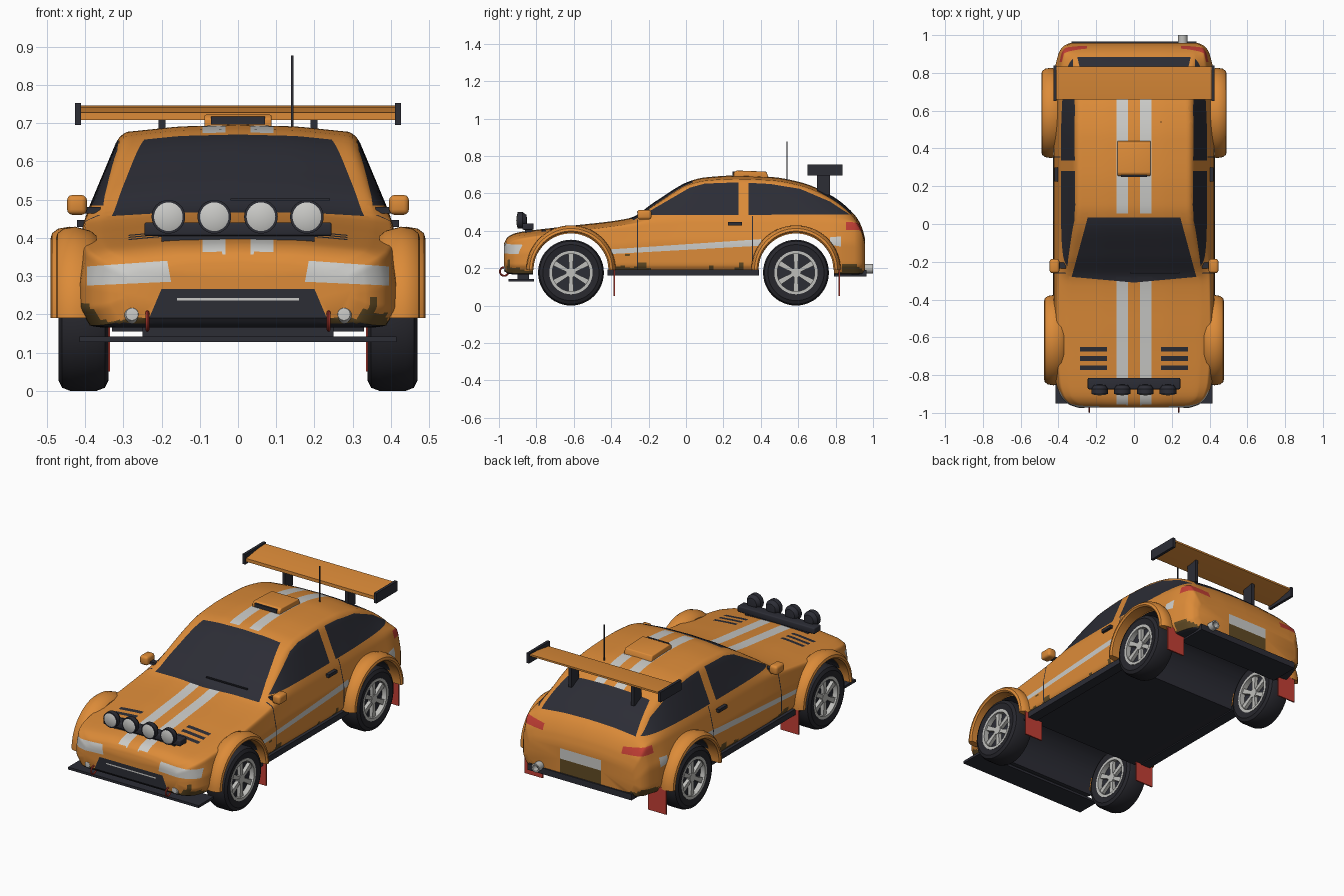
import bpy, bmesh, math
from mathutils import Vector, noise

cube = bpy.data.objects.get("Cube")
if cube:
    bpy.data.objects.remove(cube, do_unlink=True)

PALETTE = {
    "orange_paint": (0.72, 0.26, 0.04),
    "charcoal_trim": (0.025, 0.026, 0.036),
    "pale_grey": (0.6, 0.6, 0.58),
    "signal_red": (0.55, 0.05, 0.035),
    "mud_brown": (0.12, 0.07, 0.018),
    "tyre_rubber": (0.02, 0.02, 0.026),
    "wheel_silver": (0.52, 0.52, 0.5),
}
MATS = []
for label, rgb in PALETTE.items():
    m = bpy.data.materials.new(label)
    m.use_nodes = True
    m.diffuse_color = (*rgb, 1)
    m.node_tree.nodes["Principled BSDF"].inputs["Base Color"].default_value = (*rgb, 1)
    MATS.append(m)
ORANGE, DARK, PALE, RED, MUD, TYRE, SILVER = range(len(MATS))
SIDES = (("left", 1), ("right", -1))
parts = []


def finish(name, bm, mat=None):
    """Turn a bmesh into an object; mat=None keeps the face materials of the shared palette."""
    bmesh.ops.recalc_face_normals(bm, faces=bm.faces)
    mesh = bpy.data.meshes.new(name)
    bm.to_mesh(mesh)
    bm.free()
    for m in (MATS if mat is None else [MATS[mat]]):
        mesh.materials.append(m)
    ob = bpy.data.objects.new(name, mesh)
    bpy.context.collection.objects.link(ob)
    parts.append(ob)
    return ob


def prism(name, outline, x0, x1, mat, bevel=0.0):
    """Extrude a (y, z) outline along x."""
    bm = bmesh.new()
    ends = [[bm.verts.new((x, y, z)) for y, z in outline] for x in (x0, x1)]
    n = len(outline)
    for ring in ends:
        bm.faces.new(ring)
    for i in range(n):
        j = (i + 1) % n
        bm.faces.new((ends[0][i], ends[0][j], ends[1][j], ends[1][i]))
    if bevel:
        bmesh.ops.bevel(bm, geom=bm.edges[:], offset=bevel, segments=3, profile=0.5, affect='EDGES')
    return finish(name, bm, mat)


def box(name, x, y, z, mat, bevel=0.0):
    outline = [(y[0], z[0]), (y[1], z[0]), (y[1], z[1]), (y[0], z[1])]
    return prism(name, outline, x[0], x[1], mat, bevel)


def lathe(name, profile, centre, mat, along="x", segs=40, turn=math.tau):
    """Revolve a closed (radius, offset) profile about the x or y axis."""
    bm = bmesh.new()
    full = turn > math.pi * 1.5
    rings = []
    for k in range(segs if full else segs + 1):
        c, s = math.cos(turn * k / segs), math.sin(turn * k / segs)
        rings.append([bm.verts.new(Vector(centre) + Vector(
            (a, r * c, r * s) if along == "x" else (r * c, a, r * s))) for r, a in profile])
    n = len(profile)
    for k in range(segs):
        p, q = rings[k], rings[(k + 1) % len(rings)]
        for i in range(n):
            j = (i + 1) % n
            bm.faces.new((p[i], p[j], q[j], q[i]))
    if not full:
        bm.faces.new(rings[0])
        bm.faces.new(rings[-1])
    bmesh.ops.remove_doubles(bm, verts=bm.verts, dist=0.0001)
    return finish(name, bm, mat)


# Body stations: y, floor z, half width, belt z, belt half width, roof half width, top z
STATIONS = [
    (-.972, .19, .30, .30, .29, .24, .335), (-.955, .172, .345, .325, .335, .29, .365),
    (-.91, .165, .388, .35, .375, .33, .388), (-.84, .165, .412, .365, .395, .34, .40),
    (-.6, .165, .425, .395, .41, .35, .428), (-.3, .165, .425, .435, .405, .35, .468),
    (-.166, .165, .425, .455, .40, .335, .555), (.02, .165, .425, .46, .398, .31, .665),
    (.1, .165, .425, .46, .398, .308, .685), (.26, .165, .425, .46, .398, .308, .695),
    (.45, .165, .425, .46, .398, .308, .688), (.61, .165, .425, .46, .395, .305, .66),
    (.77, .165, .425, .458, .39, .30, .592), (.9, .165, .40, .445, .375, .315, .487),
    (.94, .168, .375, .39, .36, .31, .42), (.958, .19, .34, .32, .33, .29, .355),
]


def slope(i, k):
    """Overshoot-free slope of column k at station i."""
    if i in (0, len(STATIONS) - 1):
        i0 = max(i - 1, 0)
        return (STATIONS[i0 + 1][k] - STATIONS[i0][k]) / (STATIONS[i0 + 1][0] - STATIONS[i0][0])
    a, b = [(STATIONS[j + 1][k] - STATIONS[j][k]) / (STATIONS[j + 1][0] - STATIONS[j][0]) for j in (i - 1, i)]
    return 2 * a * b / (a + b) if a * b > 0 else 0


def station(i, t):
    p, q = STATIONS[i], STATIONS[i + 1]
    h = q[0] - p[0]
    row = [p[0] + h * t]
    for k in range(1, len(p)):
        row.append(p[k] * (1 + 2 * t) * (1 - t) ** 2 + q[k] * t * t * (3 - 2 * t)
                   + h * t * (1 - t) * (slope(i, k) * (1 - t) - slope(i + 1, k) * t))
    return row


def section(row):
    """Rounded cross-section ring at one station."""
    y, zb, w, zs, ws, wr, zt = row
    pts = [Vector(p) for p in ((0, zb), (w - .03, zb), (w, zb + .05), (w, zb + .6 * (zs - zb)),
                               (ws, zs), (wr, zt - .02), (wr * .5, zt - .004), (0, zt))]
    pts = [a.lerp(b, k / 3) for a, b in zip(pts, pts[1:]) for k in range(3)] + [pts[-1]]
    for _ in range(2):
        cut = [a.lerp(b, f) for a, b in zip(pts, pts[1:]) for f in (.25, .75)]
        pts = [pts[0]] + cut + [pts[-1]]
    return [(p.x, y, p.y) for p in pts] + [(-p.x, y, p.y) for p in pts[-2:0:-1]]


body_bm = bmesh.new()
rows = []
for i in range(len(STATIONS) - 1):
    steps = max(3, math.ceil((STATIONS[i + 1][0] - STATIONS[i][0]) / .025))
    rows += [station(i, k / steps) for k in range(steps)]
rows.append(STATIONS[-1])
loops = [[body_bm.verts.new(p) for p in section(r)] for r in rows]
for a, b in zip(loops, loops[1:]):
    for i in range(len(a)):
        j = (i + 1) % len(a)
        body_bm.faces.new((a[i], a[j], b[j], b[i]))
body_bm.faces.new(loops[0])
body_bm.faces.new(loops[-1])
bmesh.ops.recalc_face_normals(body_bm, faces=body_bm.faces)


def paint(mat, poly, axes, where):
    """Cut a convex outline, projected along the missing axis, into the body and colour it."""
    u, v = axes
    lo = [min(p[k] for p in poly) for k in (0, 1)]
    hi = [max(p[k] for p in poly) for k in (0, 1)]
    faces = []
    for f in body_bm.faces:
        if where(f.calc_center_median()):
            us, vs = [q.co[u] for q in f.verts], [q.co[v] for q in f.verts]
            if max(us) > lo[0] and min(us) < hi[0] and max(vs) > lo[1] and min(vs) < hi[1]:
                faces.append(f)
    geom = list({e for f in faces for e in (*f.verts, *f.edges, f)})
    mid = [sum(p[k] for p in poly) / len(poly) for k in (0, 1)]
    planes = []
    for a, b in zip(poly, poly[1:] + poly[:1]):
        co, no = Vector((0, 0, 0)), Vector((0, 0, 0))
        co[u], co[v], no[u], no[v] = a[0], a[1], a[1] - b[1], b[0] - a[0]
        no.normalize()
        if (mid[0] - a[0]) * no[u] + (mid[1] - a[1]) * no[v] < 0:
            no.negate()
        planes.append((co, no))
        geom = bmesh.ops.bisect_plane(body_bm, geom=geom, dist=1e-5, plane_co=co, plane_no=no)["geom"]
    for f in body_bm.faces:
        c = f.calc_center_median()
        if where(c) and all((c - co).dot(no) > 0 for co, no in planes):
            f.material_index = mat


def rect(a, b, c, d):
    return [(a, c), (b, c), (b, d), (a, d)]


XY, XZ, YZ = (0, 1), (0, 2), (1, 2)
nose = lambda c: c.y < -.8
tail = lambda c: c.y > .85
upper = lambda c: c.z > .36
for side, s in SIDES:
    flank = lambda c: c.x * s > .2
    flip = lambda pts: [(x * s, z) for x, z in pts]
    # Twin stripes, bonnet slits and flank stripe
    for y0, y1 in ((-.98, -.28), (.055, .72)):
        paint(PALE, flip(rect(.033, .093, y0, y1)), XY, upper)
    for y in (-.664, -.712, -.76):
        paint(DARK, flip(rect(.143, .286, y - .012, y + .012)), XY, upper)
    paint(PALE, [(-.41, .275), (-.41, .30), (.4, .355), (.4, .32)], YZ, flank)
    paint(PALE, [(.77, .325), (.83, .315), (.83, .37), (.77, .365)], YZ, flank)
    # Door seams and side glass
    paint(DARK, rect(.352, .358, .17, .48), YZ, flank)
    paint(DARK, rect(-.263, -.257, .18, .46), YZ, flank)
    paint(DARK, [(-.225, .485), (-.166, .522), (.02, .63), (.1, .652), (.28, .659), (.28, .485)], YZ, flank)
    paint(DARK, [(.335, .485), (.335, .656), (.45, .65), (.61, .624), (.77, .556), (.875, .487)], YZ, flank)
    # Lamps
    paint(PALE, flip([(.175, .285), (.185, .34), (.395, .325), (.395, .275)]), XZ, nose)
    paint(RED, flip([(.25, .395), (.25, .43), (.41, .45), (.41, .405)]), XZ, tail)
paint(DARK, [(-.33, -.28), (0, -.31), (.33, -.28), (.245, .035), (-.245, .035)], XY, lambda c: c.z > .44)
paint(DARK, [(-.3, .885), (.3, .885), (.26, .7), (-.26, .7)], XY, lambda c: c.z > .46)
paint(DARK, [(-.2, .266), (.2, .266), (.245, .16), (-.245, .16)], XZ, nose)
paint(PALE, rect(-.16, .16, .236, .243), XZ, nose)
paint(PALE, rect(-.13, .13, .27, .33), XZ, tail)

# Mud splashes and dark floor
for f in body_bm.faces:
    c = f.calc_center_median()
    if f.normal.z < -.7 and c.z < .2:
        f.material_index = DARK
    elif f.material_index == ORANGE:
        d = min(abs(c.y - a) for a in (-.9, -.27, .26, .91))
        if c.z < .235 - .5 * d + .1 * noise.noise(c * 16):
            f.material_index = MUD
body = finish("body_shell", body_bm)

# Wheel wells cut across the body
AXLES = (("front", -.615, .476), ("rear", .588, .49))
WHEEL_Z = .176
for end, y, flare in AXLES:
    cutter = lathe("well_cutter", [(0, -.7), (.203, -.7), (.203, .7), (0, .7)], (0, y, WHEEL_Z + .006), None, segs=64)
    for f in cutter.data.polygons:
        f.material_index = DARK
    cutter.hide_render = True
    mod = body.modifiers.new("wheel_well", 'BOOLEAN')
    mod.object, mod.operation, mod.solver = cutter, 'DIFFERENCE', 'EXACT'
    bpy.context.view_layer.objects.active = body
    bpy.ops.object.modifier_apply(modifier=mod.name)
    parts.remove(cutter)
    bpy.data.objects.remove(cutter, do_unlink=True)

for side, s in SIDES:
    for end, y, flare in AXLES:
        tag = f"{side}_{end}_"
        hub = (s * .404, y, WHEEL_Z)
        # Wheel: tyre, rim ring, backing disc, spokes
        lathe(tag + "tyre", [(.112, -.058), (.15, -.065), (.168, -.056), (.176, -.035), (.176, .035),
                             (.168, .056), (.15, .065), (.112, .058)], hub, TYRE, segs=48)
        lathe(tag + "rim", [(.1, -.06), (.116, -.06), (.116, .06), (.1, .06)], hub, SILVER)
        lathe(tag + "wheel_disc", [(0, -.03), (.102, -.03), (.102, .03), (0, .03)], hub, DARK)
        lathe(tag + "hub", [(0, -.052), (.026, -.052), (.026, .052), (0, .052)], hub, SILVER, segs=18)
        for k in range(6):
            a = math.tau * (k + .5) / 6
            out, across = Vector((math.cos(a), math.sin(a))), Vector((-math.sin(a), math.cos(a)))
            base = Vector((y, WHEEL_Z))
            quad = [base + out * r + across * w for r, w in ((.015, -.009), (.104, -.015), (.104, .015), (.015, .009))]
            prism(tag + "spoke", [tuple(p) for p in quad], hub[0] - .05, hub[0] + .05, SILVER)
        # Arch flare and mud flap
        arch = [(.2, .37), (.2, flare - .008), (.208, flare), (.222, flare - .004),
                (.234, flare - .02), (.239, flare - .05), (.228, .385), (.215, .37)]
        lathe(tag + "arch_flare", [(r, s * x) for r, x in arch], (0, y, .19), ORANGE, segs=32, turn=math.pi)
        flap = y + .231
        box(tag + "mud_flap", (s * .335, s * .45), (flap - .004, flap + .004), (.05, .2), RED)
    # Mirror, handle, sill
    box(side + "_mirror", (s * .395, s * .447), (-.26, -.185), (.46, .512), ORANGE, .014)
    box(side + "_mirror_stalk", (s * .36, s * .41), (-.235, -.205), (.464, .48), DARK)
    box(side + "_door_handle", (s * .40, s * .421), (.225, .3), (.428, .446), DARK)
    box(side + "_sill", (s * .37, s * .43), (-.42, .39), (.16, .193), DARK)
    # Fog lamp, tow hook
    lathe(side + "_fog_lamp", [(0, -.02), (.016, -.018), (.027, 0), (.027, .04), (0, .04)],
          (s * .277, -.955, .2), PALE, "y", 24)
    ring = [(.023 + .005 * math.cos(k), .005 * math.sin(k)) for k in (i * math.tau / 8 for i in range(8))]
    lathe(side + "_tow_hook", ring, (s * .237, -.972, .182), RED, segs=24)
    # Wing supports and end plates
    box(side + "_wing_strut", (s * .19, s * .208), (.70, .77), (.59, .725), DARK)
    box(side + "_wing_end_plate", (s * .41, s * .426), (.65, .838), (.695, .753), DARK)

# Rear wing
prism("wing_blade", [(.66, .708), (.66, .727), (.76, .742), (.833, .746), (.833, .736), (.73, .715)], -.415, .415, ORANGE)

# Splitter, diffuser, exhaust
box("front_splitter", (-.415, .415), (-.95, -.812), (.128, .142), DARK)
box("splitter_mount", (-.25, .25), (-.9, -.84), (.14, .17), DARK)
box("rear_diffuser", (-.33, .33), (.79, .966), (.155, .19), DARK)
lathe("exhaust_tip", [(.017, 0), (.025, 0), (.025, .09), (.017, .09)], (.258, .91, .197), SILVER, "y", 24)

# Roof scoop and aerial
prism("roof_scoop", [(.255, .68), (.255, .712), (.27, .722), (.43, .716), (.443, .68)], -.088, .088, ORANGE, .005)
box("scoop_mouth", (-.07, .07), (.249, .26), (.696, .717), DARK)
box("aerial", (.139, .145), (.537, .543), (.67, .876), DARK)

# Lamp bar with four spot lamps
box("lamp_bar", (-.245, .245), (-.875, -.815), (.405, .44), DARK, .006)
box("lamp_bar_foot", (-.2, .2), (-.86, -.82), (.37, .41), DARK)
for x in (-.182, -.062, .06, .18):
    lathe("spot_lamp", [(0, -.048), (.044, -.048), (.044, -.02), (.03, 0), (0, .004)], (x, -.853, .455), DARK, "y", 32)
    lathe("spot_lens", [(0, -.008), (.03, -.004), (.04, 0), (0, 0)], (x, -.9, .455), PALE, "y", 32)

# Wiper
box("wiper", (-.02, .24), (-.262, -.254), (.497, .503), DARK)

for ob in parts:
    ob.select_set(True)
bpy.context.view_layer.objects.active = body
bpy.ops.object.shade_smooth_by_angle(angle=math.radians(32))
